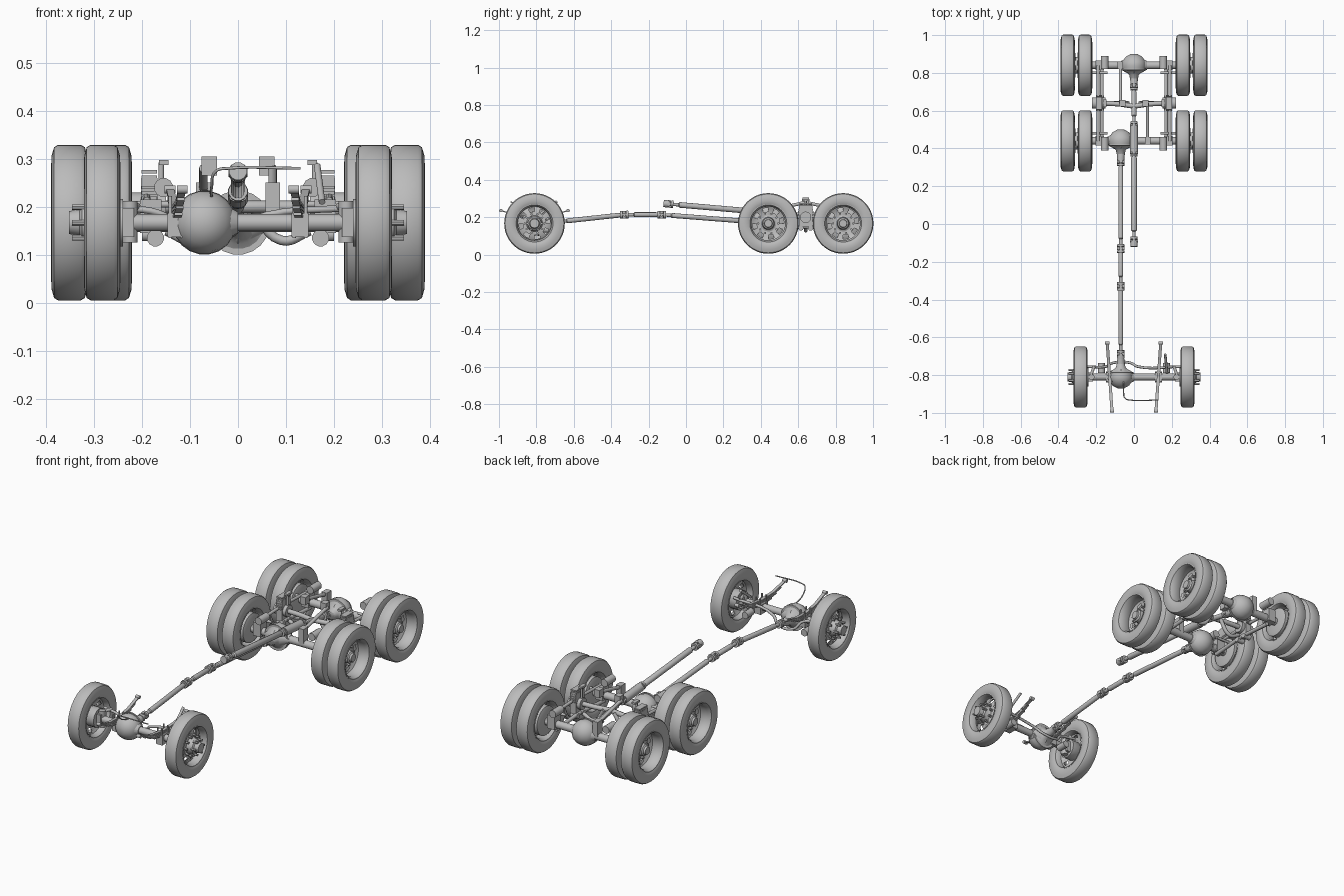
import bpy, bmesh
from math import pi, sin, cos
from mathutils import Vector

if "Cube" in bpy.data.objects:
    bpy.data.objects.remove(bpy.data.objects["Cube"])

grey = bpy.data.materials.new("cast_grey")
grey.use_nodes = True
grey.diffuse_color = (0.5, 0.5, 0.5, 1)
grey.node_tree.nodes["Principled BSDF"].inputs["Base Color"].default_value = (0.5, 0.5, 0.5, 1)


def finish(bm, name):
    bmesh.ops.recalc_face_normals(bm, faces=bm.faces)
    me = bpy.data.meshes.new(name)
    bm.to_mesh(me)
    bm.free()
    me.materials.append(grey)
    me.shade_smooth()
    me.set_sharp_from_angle(angle=0.6)
    ob = bpy.data.objects.new(name, me)
    bpy.context.collection.objects.link(ob)
    return ob


def lathe(name, start, axis, profile, n=16, closed=False, window=None):
    """Revolve (distance, radius) pairs about an axis; window(ring, seg) leaves a gap."""
    bm = bmesh.new()
    start, axis = Vector(start), Vector(axis).normalized()
    u = axis.orthogonal().normalized()
    v = axis.cross(u)
    rings = [[bm.verts.new(start + axis * d + (u * cos(2 * pi * i / n) + v * sin(2 * pi * i / n)) * r)
              for i in range(n)] for d, r in profile]
    for k in range(len(rings) - (0 if closed else 1)):
        a, b = rings[k], rings[(k + 1) % len(rings)]
        for i in range(n):
            if not (window and window(k, i)):
                bm.faces.new((a[i], a[(i + 1) % n], b[(i + 1) % n], b[i]))
    if not closed:
        bm.faces.new(rings[0])
        bm.faces.new(rings[-1])
    return finish(bm, name)


def rod(name, a, b, r, r2=None, n=12):
    d = Vector(b) - Vector(a)
    return lathe(name, a, d, [(0, r), (d.length, r2 or r)], n)


def box(name, c, size):
    bm = bmesh.new()
    bmesh.ops.create_cube(bm, size=1)
    for vert in bm.verts:
        vert.co = Vector([vert.co[i] * size[i] + c[i] for i in range(3)])
    return finish(bm, name)


def pipe(name, pts, r):
    cu = bpy.data.curves.new(name, "CURVE")
    cu.dimensions = "3D"
    cu.bevel_depth, cu.bevel_resolution, cu.resolution_u = r, 2, 6
    cu.use_fill_caps = True
    sp = cu.splines.new("BEZIER")
    sp.bezier_points.add(len(pts) - 1)
    for bp, p in zip(sp.bezier_points, pts):
        bp.co = p
        bp.handle_left_type = bp.handle_right_type = "AUTO"
    cu.materials.append(grey)
    ob = bpy.data.objects.new(name, cu)
    bpy.context.collection.objects.link(ob)


ZC, FRONT, MID, REAR = 0.167, -0.81, 0.44, 0.84


def wheel(name, x, y, s, disc):
    """Tyre, rim barrel and windowed disc; disc is its offset along the outward side s."""
    half = [(0.024, 0.162), (0.032, 0.157), (0.037, 0.14), (0.038, 0.122), (0.034, 0.104), (0.03, 0.098)]
    prof = [(-d, r) for d, r in reversed(half)] + half
    c, out = (x, y, ZC), (s, 0, 0)
    lathe(name + "_tyre", c, out, prof, 48, True)
    lathe(name + "_rim", c, out, [(-0.036, 0.104), (-0.036, 0.099), (-0.02, 0.09), (0.02, 0.09),
                                  (0.036, 0.099), (0.036, 0.104), (0.02, 0.097), (-0.02, 0.097)], 48, True)
    lean = -0.014 if disc > 0 else 0.014
    face = [(disc + lean, 0.092), (disc + lean * 0.7, 0.084), (disc, 0.063), (disc, 0.02)]
    plate = face + [(d - 0.006, r) for d, r in reversed(face)]
    lathe(name + "_disc", c, out, plate, 48, True,
          lambda k, i: k in (1, 5) and i % 6 < 3)


def studs(name, x, y, s, radius, length, count=10):
    for i in range(count):
        a = 2 * pi * i / count
        p = Vector((x, y + radius * cos(a), ZC + radius * sin(a)))
        rod(name, p, p + Vector((s * length, 0, 0)), 0.006, n=6)


def differential(name, x, y, cover, pinion):
    """Round banjo case with domed cover to one side and pinion nose to the other."""
    lathe(name + "_case", (x, y, ZC), (0, cover, 0),
          [(-0.085, 0.018), (-0.05, 0.026), (-0.03, 0.045), (-0.02, 0.062), (0.0, 0.066),
           (0.02, 0.062), (0.045, 0.045), (0.06, 0.018)], 20)
    lathe(name + "_flange", (x, y - cover * 0.024, ZC), (0, cover, 0), [(0, 0.067), (0.008, 0.067)], 20)
    for s in (-1, 1):
        lathe(name + "_shoulder", (x, y, ZC), (s, 0, 0), [(0, 0.055), (0.03, 0.045), (0.07, 0.022)], 16)
    rod(name + "_pinion", (x, y - cover * 0.07, ZC), pinion, 0.022, 0.016)


def joint(name, p, d):
    """Universal joint: a cross between two yokes."""
    p, d = Vector(p), Vector(d).normalized()
    for t in (-0.022, 0.010):
        rod(name + "_yoke", p + d * t, p + d * (t + 0.012), 0.02)
    for e in (Vector((1, 0, 0)), d.cross(Vector((1, 0, 0)))):
        rod(name + "_cross", p - e * 0.02, p + e * 0.02, 0.009)


def shaft(name, a, b, r=0.013):
    a, b = Vector(a), Vector(b)
    L = (b - a).length
    lathe(name, a, b - a, [(0, 0.009), (0.05, 0.009), (0.055, r), (L - 0.03, r), (L - 0.02, 0.009), (L, 0.009)], 14)
    joint(name + "_joint", a, b - a)
    joint(name + "_joint", b, b - a)


# Drive line
nose = [(-0.07, -0.69, 0.175), (-0.07, -0.33, 0.214), (-0.07, -0.13, 0.214), (-0.07, 0.33, 0.178)]
for i in range(3):
    shaft("front_drive_shaft", nose[i], nose[i + 1])
shaft("upper_drive_shaft", (0, -0.09, 0.271), (0, 0.38, 0.23), 0.015)
shaft("rear_drive_shaft", (0, 0.52, 0.218), (0, 0.73, 0.18))
rod("bearing_carrier", (0, 0.38, 0.23), (0, 0.52, 0.218), 0.022)
rod("upper_shaft_end", (0, -0.12, 0.274), (0, -0.09, 0.271), 0.019)
differential("front_differential", -0.07, FRONT, -1, nose[0])
differential("middle_differential", -0.07, MID, 1, nose[3])
differential("rear_differential", 0, REAR, 1, (0, 0.73, 0.18))

# Axle beams
rod("front_axle", (-0.25, FRONT, ZC), (0.25, FRONT, ZC), 0.018)
for y in (MID, REAR):
    rod("rear_axle", (-0.3, y, ZC), (0.3, y, ZC), 0.02)

for s in (-1, 1):
    # Front wheel, hub and steering knuckle
    wheel("front_wheel", s * 0.283, FRONT, s, 0.012)
    lathe("front_hub", (s * 0.24, FRONT, ZC), (s, 0, 0),
          [(0, 0.05), (0.045, 0.05), (0.06, 0.04), (0.085, 0.036), (0.09, 0.028), (0.112, 0.024)], 20)
    studs("front_nut", s * 0.29, FRONT, s, 0.052, 0.02)
    studs("front_hub_bolt", s * 0.32, FRONT, s, 0.037, 0.026, 6)
    rod("king_pin", (s * 0.225, FRONT, 0.125), (s * 0.225, FRONT, 0.212), 0.016)
    box("knuckle", (s * 0.232, FRONT, ZC), (0.03, 0.05, 0.06))
    rod("steering_arm", (s * 0.232, FRONT, 0.2), (s * 0.21, -0.752, 0.2), 0.008)
    # Front leaf spring, four leaves
    for k in range(4):
        h = 0.18 * (1 - k * 0.2)
        pts = [(s * (0.129 + 0.07 * t * h), FRONT + t * h, 0.2 - k * 0.007 + 1.1 * (t * h) ** 2)
               for t in (-1, -0.5, 0, 0.5, 1)]
        for a, b in zip(pts, pts[1:]):
            mid = (Vector(a) + Vector(b)) / 2
            leaf = box("front_leaf", (0, 0, 0), (0.016, (Vector(b) - Vector(a)).length, 0.006))
            leaf.location = mid
            leaf.rotation_euler = (Vector(b) - Vector(a)).to_track_quat("Y", "Z").to_euler()
    for dy in (-0.18, 0.18):
        x, y = s * (0.129 + 0.07 * dy), FRONT + dy
        rod("spring_eye", (x - 0.011, y, 0.236), (x + 0.011, y, 0.236), 0.009)
    for dx in (-0.012, 0.012):
        for dy in (-0.024, 0.024):
            rod("spring_bolt", (s * 0.129 + dx, FRONT + dy, 0.135), (s * 0.129 + dx, FRONT + dy, 0.222), 0.004)
    box("spring_saddle", (s * 0.129, FRONT, 0.162), (0.036, 0.06, 0.05))
    rod("front_brake_chamber", (s * 0.172, -0.79, 0.135), (s * 0.172, -0.735, 0.135), 0.018)
    # Dual rear wheels with hubs and brakes
    for y in (MID, REAR):
        wheel("outer_dual", s * 0.351, y, s, -0.035)
        wheel("inner_dual", s * 0.259, y, -s, -0.035)
        lathe("rear_hub", (s * 0.25, y, ZC), (s, 0, 0),
              [(0, 0.045), (0.065, 0.045), (0.07, 0.034), (0.1, 0.03), (0.105, 0.022), (0.115, 0.02)], 20)
        lathe("brake_drum", (s * 0.222, y, ZC), (s, 0, 0), [(0, 0.06), (0.005, 0.075), (0.065, 0.075)], 28)
        studs("rear_nut", s * 0.316, y, s, 0.054, 0.016)
        d = 1 if y < 0.6 else -1
        rod("rear_brake_chamber", (s * 0.155, y - d * 0.05, 0.24), (s * 0.155, y + d * 0.02, 0.24), 0.02)
        box("axle_bracket", (s * 0.182, y, 0.18), (0.045, 0.05, 0.07))
        rod("camshaft", (s * 0.14, y + d * 0.04, 0.205), (s * 0.225, y + d * 0.04, 0.205), 0.007)
        # Long side links to the trunnion
        rod("lower_link", (s * 0.17, y, 0.135), (s * 0.17, 0.64, 0.15), 0.01)
        rod("upper_link", (s * 0.19, y, 0.212), (s * 0.19, 0.64, 0.22), 0.008)
    # Trunnion stand with stacked spring pads
    box("trunnion_stand", (s * 0.185, 0.64, 0.205), (0.034, 0.07, 0.11))
    rod("trunnion_hub", (s * 0.15, 0.64, 0.2), (s * 0.222, 0.64, 0.2), 0.03, n=20)
    for k in range(6):
        box("spring_pad", (s * 0.185, 0.64, 0.218 + k * 0.011), (0.032, 0.085 - 0.004 * k, 0.007))
    box("stand_cap", (s * 0.155, 0.64, 0.292), (0.02, 0.04, 0.01))
    rod("stand_post", (s * 0.16, 0.64, 0.2), (s * 0.16, 0.64, 0.292), 0.006)
    for dy in (-0.026, 0.026):
        rod("link_eye", (s * 0.16, 0.64 + dy, 0.142), (s * 0.2, 0.64 + dy, 0.142), 0.014)
    # Upper torque rod with bracket, one to each axle
    y = MID if s > 0 else REAR
    rod("torque_rod", (s * 0.072, 0.64, 0.28), (s * 0.072, y, 0.235), 0.009)
    box("torque_bracket", (s * 0.072, y, 0.21), (0.03, 0.04, 0.08))
    box("torque_mount", (s * 0.06, 0.64, 0.285), (0.032, 0.035, 0.04))
    pipe("stabiliser_arm", [(s * 0.15, 0.64, 0.15), (s * 0.09, 0.64, 0.13), (s * 0.03, 0.64, 0.2)], 0.01)

# Cross tube between trunnions
pipe("cross_tube", [(-0.2, 0.64, 0.2), (-0.08, 0.635, 0.2), (0, 0.625, 0.2),
                    (0.08, 0.635, 0.2), (0.2, 0.64, 0.2)], 0.013)

# Steering tie rod bending round the pinion, drag link and air line
pipe("tie_rod", [(-0.25, -0.755, 0.2), (-0.15, -0.755, 0.18), (-0.11, -0.735, 0.14), (-0.02, -0.735, 0.14),
                 (0.02, -0.755, 0.17), (0.25, -0.755, 0.2)], 0.007)
rod("drag_link", (0.165, -0.69, 0.285), (0.175, -0.79, 0.21), 0.007)
pipe("air_line", [(-0.055, -0.83, 0.22), (-0.055, -0.89, 0.24), (-0.045, -0.925, 0.275),
                  (-0.02, -0.932, 0.28), (0.13, -0.932, 0.28)], 0.003)
